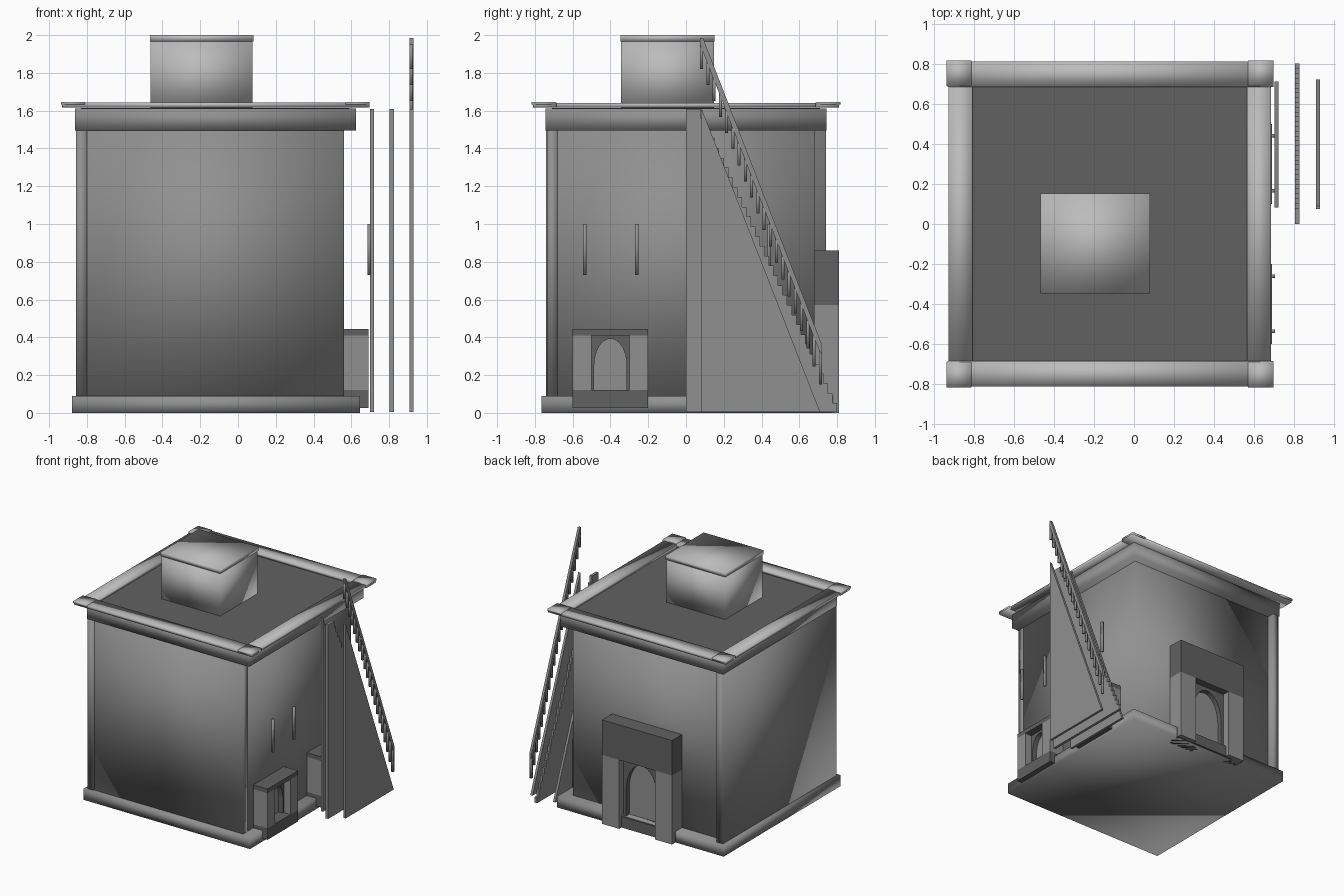
import bpy, bmesh, math

if "Cube" in bpy.data.objects:
    bpy.data.objects.remove(bpy.data.objects["Cube"])

CX = -0.12  # building centre in x


def material(name, v):
    m = bpy.data.materials.new(name)
    m.diffuse_color = (v, v, v, 1)
    m.use_nodes = True
    m.node_tree.nodes["Principled BSDF"].inputs["Base Color"].default_value = m.diffuse_color
    return m


STONE, DARK = material("stone", 0.5), material("dark_stone", 0.12)
MID, LIGHT = material("mid_stone", 0.28), material("light_stone", 0.6)


def finish(name, bm, mat, smooth):
    bmesh.ops.recalc_face_normals(bm, faces=bm.faces)
    for f in bm.faces:
        f.smooth = smooth
    me = bpy.data.meshes.new(name)
    bm.to_mesh(me)
    bm.free()
    me.materials.append(mat)
    ob = bpy.data.objects.new(name, me)
    bpy.context.collection.objects.link(ob)
    return ob


def box(name, x, y, z, mat=STONE, smooth=True):
    bm = bmesh.new()
    bmesh.ops.create_cube(bm, size=1)
    for v in bm.verts:
        v.co = [(r[0] + r[1]) / 2 + c * (r[1] - r[0]) for r, c in zip((x, y, z), v.co)]
    return finish(name, bm, mat, smooth)


def prism(name, pts, axis, lo, hi, mat=STONE):
    """Extrude a profile of (across, z) points along the x or y axis."""
    bm = bmesh.new()
    place = (lambda p, d: (d, p[0], p[1])) if axis == 'X' else (lambda p, d: (p[0], d, p[1]))
    f = bm.faces.new([bm.verts.new(place(p, lo)) for p in pts])
    ext = bmesh.ops.extrude_face_region(bm, geom=[f])
    for v in ext['geom']:
        if isinstance(v, bmesh.types.BMVert):
            v.co['XY'.index(axis)] = hi
    return finish(name, bm, mat, False)


def portal(name, axis, wall, c, half, open_half, z0, zsill, zlintel, z1, depth=0.13):
    """Square surround with an arched panel set in its opening."""
    def part(n, u, z, d, mat):
        across, out = (c + u[0], c + u[1]), (wall - 0.02, wall + d)
        box(f"{name}_{n}", *((out, across) if axis == 'X' else (across, out)), z, mat, False)
    part("lintel", (-half, half), (zlintel, z1), depth, DARK)
    part("jamb_a", (-half, -open_half), (zsill, zlintel), depth, MID)
    part("jamb_b", (open_half, half), (zsill, zlintel), depth, MID)
    part("sill", (-half, half), (z0, zsill), depth if z0 > 0 else 0.10, DARK)
    if z0 == 0:
        part("foot_a", (-half, -open_half), (z0, zsill), depth, MID)
        part("foot_b", (open_half, half), (z0, zsill), depth, MID)
    part("door", (-open_half, open_half), (zsill, zlintel), 0.03, MID)
    # plate with an arch-shaped cut-out
    r = open_half * 0.86
    spring, rise = zsill + (zlintel - zsill) * 0.45, (zlintel - zsill) * 0.49
    arch = [(c - r * math.cos(math.pi * i / 16),
             spring + rise * math.sin(math.pi * i / 16)) for i in range(17)]
    pts = [(c - r, zsill)] + arch + [(c + r, zsill), (c + open_half, zsill),
           (c + open_half, zlintel), (c - open_half, zlintel), (c - open_half, zsill)]
    prism(f"{name}_arch", pts, axis, wall, wall + 0.07, DARK)


# Walls, base and roof
box("body", (-0.80, 0.56), (-0.70, 0.68), (0.05, 1.56), MID)
box("front_wall", (-0.80, 0.562), (-0.735, -0.68), (0.05, 1.56), MID)
box("left_wall", (-0.857, -0.80), (-0.742, 0.742), (0.05, 1.56), MID)
box("base", (-0.88, 0.645), (-0.765, 0.765), (0, 0.09), MID)
box("cornice", (-0.862, 0.625), (-0.745, 0.745), (1.495, 1.612), MID)
box("roof", (-0.83, 0.59), (-0.71, 0.71), (1.59, 1.614), DARK, False)

# Eave ring with corner caps
for s in (-1, 1):
    box("eave_long", (CX - 0.812, CX + 0.815), sorted((s * 0.685, s * 0.81)), (1.618, 1.643))
    box("eave_side", sorted((CX + s * 0.685, CX + s * 0.805)), (-0.69, 0.69), (1.618, 1.641))
    for t in (-1, 1):
        box("eave_corner", sorted((CX + t * 0.69, CX + t * 0.817)),
            sorted((s * 0.69, s * 0.817)), (1.632, 1.647))

# Rooftop room and lid
box("roof_room", (-0.462, 0.077), (-0.343, 0.148), (1.60, 1.965))
box("roof_lid", (-0.466, 0.081), (-0.347, 0.152), (1.967, 2.0))

# Back doorway and side windows
portal("back_door", 'Y', 0.68, CX, 0.32, 0.165, 0.0, 0.09, 0.57, 0.86)
for yc in (-0.40, 0.30):
    portal("window", 'X', 0.56, yc, 0.20, 0.10, 0.025, 0.12, 0.41, 0.445)

# Narrow slits standing off the right wall
for y in (-0.535, -0.26, 0.165, 0.44):
    box("slit", (0.686, 0.704), (y - 0.009, y + 0.009), (0.73, 1.0), MID)

# Staircase: two side panels with the stepped core between them
tri = [(0.083, 0.005), (0.71, 0.005), (0.083, 1.61)]
prism("stair_panel_inner", tri, 'X', 0.70, 0.72, MID)
prism("stair_panel_outer", tri, 'X', 0.908, 0.928, MID)
N = 30
dy, dz = (0.80 - 0.08) / N, 1.61 / (N + 1)
steps = [(0.0, 0.005), (0.0, 1.61), (0.08, 1.61)]
for i in range(N):
    z = 1.61 - dz * (i + 1)
    steps += [(0.08 + dy * i, z), (0.08 + dy * (i + 1), z)]
steps.append((0.80, 0.005))
prism("stair_steps", steps, 'X', 0.803, 0.825, MID)

# Railing: sloped handrail with hanging balusters
prism("handrail", [(0.075, 1.985), (0.09, 1.985), (0.72, 0.36), (0.72, 0.31),
                   (0.705, 0.33), (0.075, 1.95)], 'X', 0.908, 0.928, MID)
B = 20
for i in range(B):
    t = i / (B - 1)
    y, z = 0.083 + 0.628 * t, 1.96 - 1.61 * t
    box("baluster", (0.909, 0.927), (y - 0.008, y + 0.008), (z - 0.14 - 0.06 * t ** 4, z), MID)
